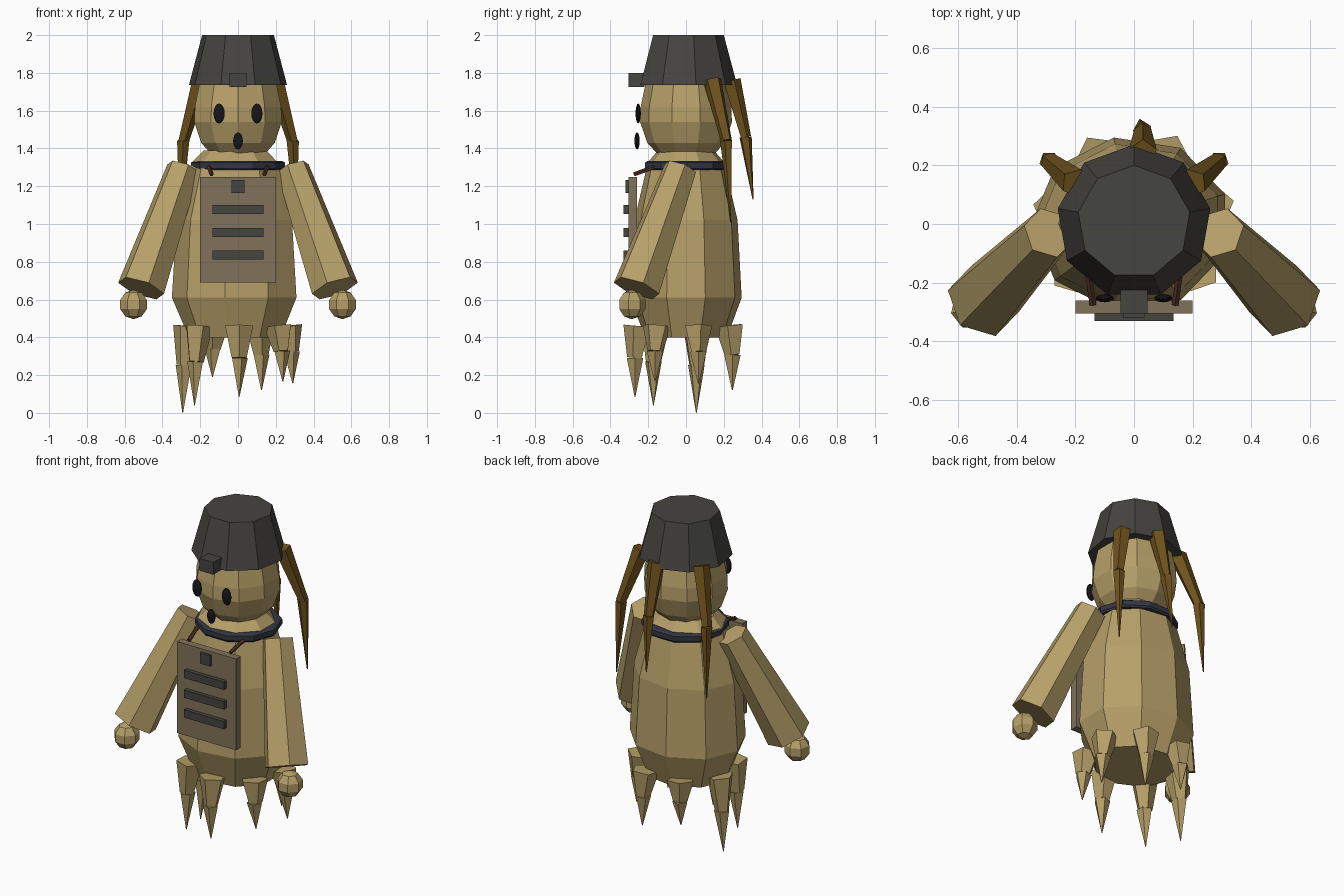
import bpy, bmesh, math
from mathutils import Vector, Matrix

if "Cube" in bpy.data.objects:
    bpy.data.objects.remove(bpy.data.objects["Cube"])


def material(name, rgb):
    m = bpy.data.materials.new(name)
    m.diffuse_color = (*rgb, 1)
    m.use_nodes = True
    m.node_tree.nodes["Principled BSDF"].inputs["Base Color"].default_value = m.diffuse_color
    return m


CLOTH = material("straw_cloth", (0.47, 0.35, 0.14))
DARK = material("dark_grey", (0.06, 0.058, 0.052))
NAVY = material("navy", (0.033, 0.038, 0.055))
BLACK = material("black", (0.008, 0.008, 0.01))
BOARD = material("board", (0.22, 0.17, 0.10))
HAIR = material("brown_hair", (0.16, 0.085, 0.012))
STRAP = material("leather", (0.08, 0.03, 0.018))


def finish(name, bm, mat):
    bmesh.ops.recalc_face_normals(bm, faces=bm.faces[:])
    me = bpy.data.meshes.new(name)
    bm.to_mesh(me)
    bm.free()
    me.materials.append(mat)
    ob = bpy.data.objects.new(name, me)
    bpy.context.collection.objects.link(ob)
    return ob


def lathe(name, profile, sides, start, mat, centre=(0, 0), depth=1.0):
    """Faceted solid from (radius, z) rings; start is the angle of a corner."""
    bm = bmesh.new()
    rings = []
    for r, z in profile:
        ring = []
        for i in range(sides):
            a = math.radians(start) + math.tau * i / sides
            ring.append(bm.verts.new((centre[0] + r * math.cos(a),
                                      centre[1] + depth * r * math.sin(a), z)))
        rings.append(ring)
    for lo, hi in zip(rings, rings[1:]):
        for i in range(sides):
            j = (i + 1) % sides
            bm.faces.new((lo[i], lo[j], hi[j], hi[i]))
    bm.faces.new(rings[0][::-1])
    bm.faces.new(rings[-1])
    return finish(name, bm, mat)


def limb(name, points, radii, sides, mat):
    """Chain of tapered segments; radii holds one (start, end) pair per segment."""
    bm = bmesh.new()
    for a, b, (r1, r2) in zip(points, points[1:], radii):
        a, b = Vector(a), Vector(b)
        d = b - a
        mx = Matrix.Translation((a + b) / 2) @ d.to_track_quat('Z', 'Y').to_matrix().to_4x4()
        bmesh.ops.create_cone(bm, cap_ends=True, segments=sides, radius1=r1,
                              radius2=r2, depth=d.length, matrix=mx)
    return finish(name, bm, mat)


def box(name, lo, hi, mat):
    lo, hi = Vector(lo), Vector(hi)
    bm = bmesh.new()
    bmesh.ops.create_cube(bm, size=1, matrix=Matrix.Translation((lo + hi) / 2)
                          @ Matrix.Diagonal((*(hi - lo), 1)))
    return finish(name, bm, mat)


def ball(name, centre, size, u, v, mat):
    bm = bmesh.new()
    bmesh.ops.create_uvsphere(bm, u_segments=u, v_segments=v, radius=1,
                              matrix=Matrix.Translation(centre) @ Matrix.Diagonal((*size, 1)))
    return finish(name, bm, mat)


# Body, collar, head and helmet
lathe("body", [(0.25, 0.40), (0.34, 0.61), (0.315, 1.02), (0.24, 1.30), (0.23, 1.33), (0.17, 1.39)],
      9, 180, CLOTH, (-0.01, 0), 0.88)
lathe("collar", [(0.24, 1.285), (0.248, 1.295), (0.248, 1.325), (0.235, 1.333)],
      10, 0, NAVY, (0, 0.005), 0.94)
lathe("head", [(0.15, 1.37), (0.205, 1.43), (0.243, 1.54), (0.24, 1.62), (0.215, 1.74), (0.15, 1.80)],
      10, 18, CLOTH)
lathe("helmet", [(0.264, 1.735), (0.193, 2.0)], 9, 90, DARK, (0, 0.007))
box("helmet_badge", (-0.046, -0.305, 1.725), (0.046, -0.22, 1.80), DARK)

# Face
for side, s in (("left", -1), ("right", 1)):
    ball("eye_" + side, (s * 0.10, -0.253, 1.585), (0.031, 0.014, 0.053), 10, 8, BLACK)
ball("mouth", (0, -0.259, 1.44), (0.027, 0.014, 0.045), 10, 8, BLACK)

# Chest board with button and slats
box("chest_board", (-0.20, -0.305, 0.69), (0.20, -0.26, 1.25), BOARD)
box("board_button", (-0.035, -0.32, 1.165), (0.035, -0.30, 1.232), DARK)
for i in range(3):
    z = 0.835 + 0.121 * i
    box(f"board_slat_{i}", (-0.135, -0.33, z - 0.024), (0.135, -0.30, z + 0.024), DARK)

# Mirrored arms, hands, straps and side hair
for side, s in (("left", -1), ("right", 1)):
    limb("arm_" + side, [(s * 0.29, -0.03, 1.295), (s * 0.513, -0.262, 0.66)],
         [(0.09, 0.13)], 6, CLOTH)
    ball("hand_" + side, (s * 0.553, -0.288, 0.574), (0.076, 0.076, 0.078), 7, 5, CLOTH)
    limb("strap_" + side, [(s * 0.14, -0.275, 1.262), (s * 0.155, -0.17, 1.30)],
         [(0.012, 0.012)], 5, STRAP)
    limb("hair_" + side, [(s * 0.20, 0.14, 1.76), (s * 0.29, 0.215, 1.44), (s * 0.305, 0.236, 1.01)],
         [(0.05, 0.03), (0.034, 0.003)], 5, HAIR)
limb("hair_back", [(0.03, 0.24, 1.76), (0.03, 0.315, 1.46), (0.02, 0.355, 1.13)],
     [(0.05, 0.03), (0.034, 0.003)], 5, HAIR)

# Ragged hem: seven two-part tassels around the bottom
TIPS = [0.155, 0.12, 0.19, 0.0, 0.04, 0.085, 0.165]
for i, tip in enumerate(TIPS):
    a = math.radians(14) + math.tau * i / 7
    x, y = 0.29 * math.cos(a), 0.27 * math.sin(a)
    mid = tip + 0.55 * (0.46 - tip)
    limb(f"tassel_{i}", [(x * 0.94, y * 0.94, 0.46), (x, y, mid), (x * 1.03, y * 1.0, tip)],
         [(0.078, 0.042), (0.046, 0.002)], 5, CLOTH)
